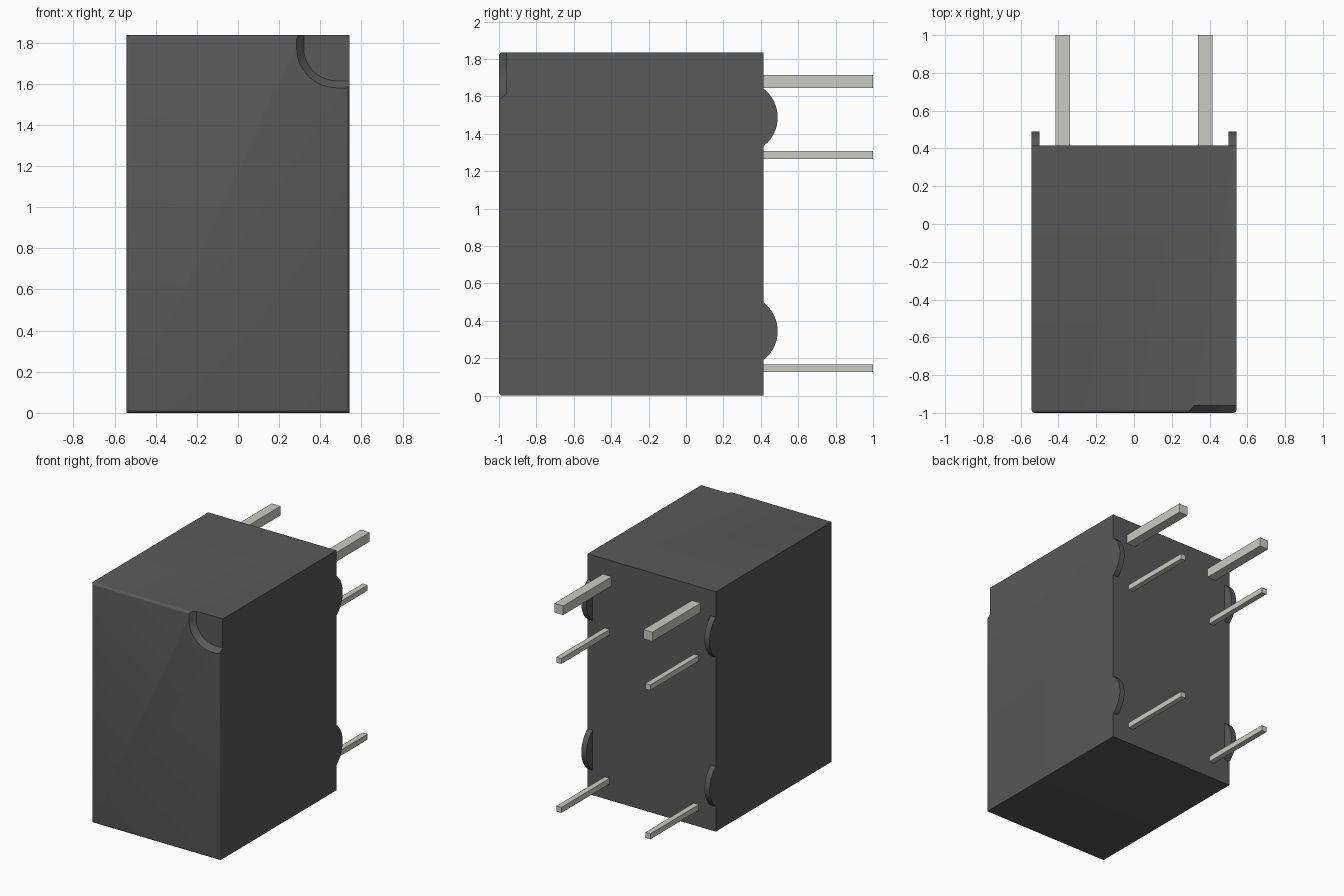
import bpy, bmesh, math

if "Cube" in bpy.data.objects:
    bpy.data.objects.remove(bpy.data.objects["Cube"])

HALF_W, FRONT, BACK, TOP = 0.543, -1.0, 0.415, 1.836


def material(name, colour):
    m = bpy.data.materials.new(name)
    m.diffuse_color = (*colour, 1)
    m.use_nodes = True
    m.node_tree.nodes["Principled BSDF"].inputs["Base Color"].default_value = m.diffuse_color
    return m


dark = material("dark_plastic", (0.1, 0.1, 0.1))
metal = material("tinned_metal", (0.6, 0.6, 0.56))


def add_object(name, bm, mat):
    bmesh.ops.recalc_face_normals(bm, faces=bm.faces[:])
    mesh = bpy.data.meshes.new(name)
    bm.to_mesh(mesh)
    bm.free()
    mesh.materials.append(mat)
    ob = bpy.data.objects.new(name, mesh)
    bpy.context.collection.objects.link(ob)
    return ob


def box_bm(lo, hi):
    bm = bmesh.new()
    bmesh.ops.create_cube(bm, size=1)
    for v in bm.verts:
        v.co = [(a + b) / 2 + c * (b - a) for a, b, c in zip(lo, hi, v.co)]
    return bm


def loft(sections):
    """Join two matching closed outlines into a capped solid."""
    bm = bmesh.new()
    a, b = [[bm.verts.new(p) for p in s] for s in sections]
    n = len(a)
    for i in range(n):
        j = (i + 1) % n
        bm.faces.new((a[i], a[j], b[j], b[i]))
    bm.faces.new(a[::-1])
    bm.faces.new(b)
    return bm


def smooth(ob, angle):
    bpy.ops.object.select_all(action='DESELECT')
    ob.select_set(True)
    bpy.context.view_layer.objects.active = ob
    bpy.ops.object.shade_smooth_by_angle(angle=math.radians(angle))


# Case with softened edges around the front face
bm = box_bm((-HALF_W, FRONT, 0), (HALF_W, BACK, TOP))
edges = [e for e in bm.edges if all(v.co.y < FRONT + 0.01 for v in e.verts)]
bmesh.ops.bevel(bm, geom=edges, offset=0.02, segments=4, profile=0.5, affect='EDGES')
case = add_object("case", bm, dark)


# Tapered cutter for the corner orientation notch
def notch_outline(y, left, bottom, r):
    pts = [(0.7, y, 2.0), (left, y, 2.0)]
    for i in range(17):
        t = math.pi + i * math.pi / 32
        pts.append((left + r + r * math.cos(t), y, bottom + r + r * math.sin(t)))
    return pts + [(0.7, y, bottom)]


cutter = add_object("notch_cutter", loft([
    notch_outline(-1.04, 0.25, 1.546, 0.229),
    notch_outline(-0.96, 0.32, 1.614, 0.159)]), dark)
cutter.hide_render = True
cutter.hide_set(True)
cut = case.modifiers.new("corner_notch", 'BOOLEAN')
cut.operation = 'DIFFERENCE'
cut.solver = 'EXACT'
cut.object = cutter
bpy.context.view_layer.objects.active = case
bpy.ops.object.modifier_apply(modifier=cut.name)
bpy.data.objects.remove(cutter)
smooth(case, 30)


# Rounded standoff feet flush with the sides
def foot_outline(x, z, half=0.153, height=0.075):
    r = (half ** 2 + height ** 2) / (2 * height)
    a = math.asin(half / r)
    ts = [-a + 2 * a * i / 24 for i in range(25)]
    return [(x, BACK + height - r + r * math.cos(t), z + r * math.sin(t)) for t in ts]


for side, s in (("left", -1), ("right", 1)):
    for level, z in (("lower", 0.345), ("upper", 1.488)):
        foot = add_object(f"foot_{level}_{side}", loft([
            foot_outline(s * 0.5, z), foot_outline(s * HALF_W, z)]), dark)
        smooth(foot, 30)

    # Two small pins and one large pin on each side
    for level, z, w, h in (("lower", 0.147, 0.042, 0.042),
                           ("middle", 1.287, 0.042, 0.042),
                           ("upper", 1.68, 0.075, 0.07)):
        x = s * 0.377
        add_object(f"pin_{level}_{side}", box_bm(
            (x - w / 2, BACK, z - h / 2), (x + w / 2, 1.0, z + h / 2)), metal)
